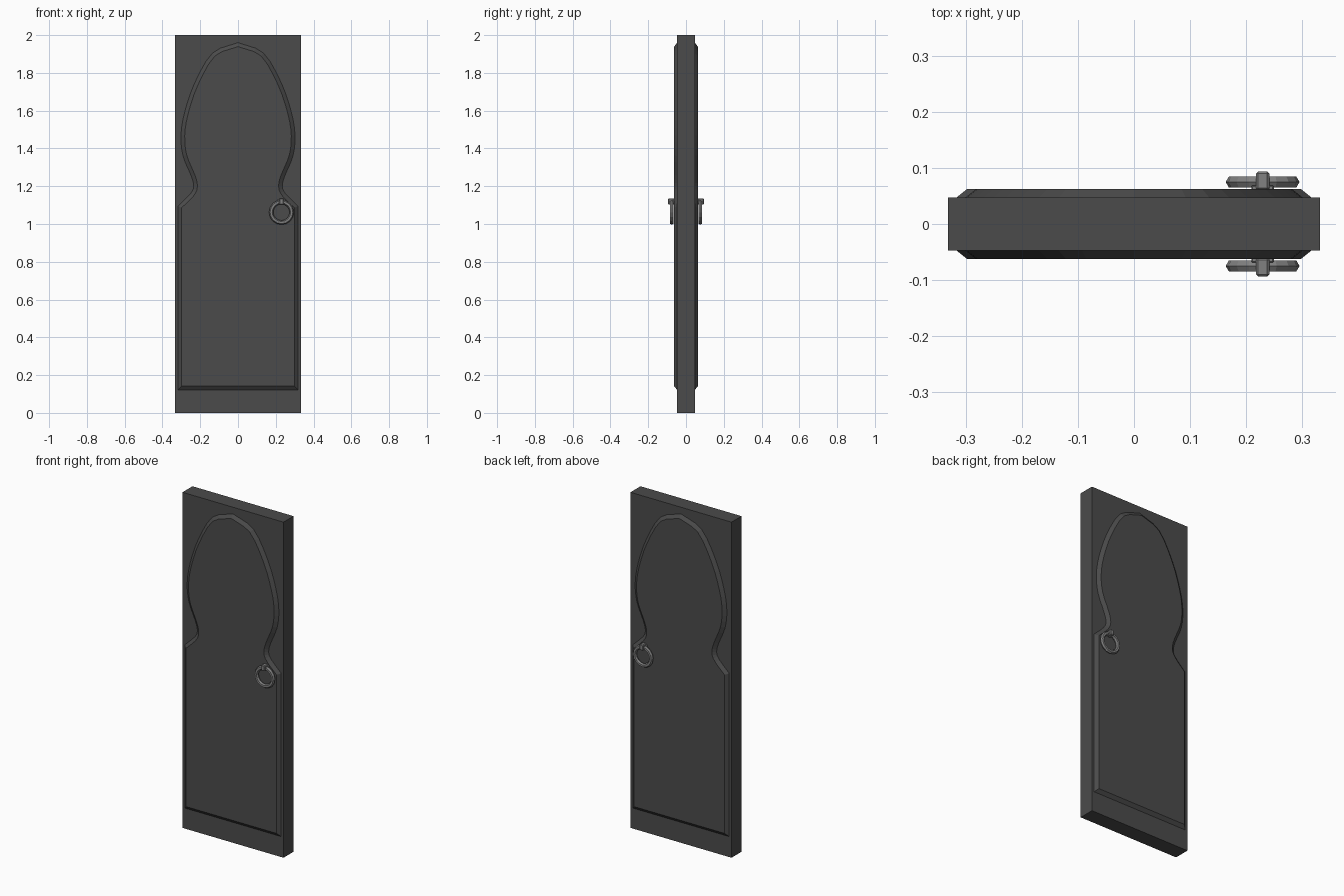
import bpy, bmesh, math
from mathutils import Vector

cube = bpy.data.objects.get("Cube")
if cube:
    bpy.data.objects.remove(cube, do_unlink=True)


def make_material(name, value):
    mat = bpy.data.materials.new(name)
    mat.use_nodes = True
    color = (value, value, value, 1)
    mat.diffuse_color = color
    mat.node_tree.nodes["Principled BSDF"].inputs["Base Color"].default_value = color
    return mat


DOOR = make_material("dark grey wood", 0.07)
METAL = make_material("grey metal", 0.22)
HALF_DEPTH, PANEL_DEPTH, BEVEL = 0.047, 0.063, 0.02


def finish(name, bm, mat):
    bmesh.ops.recalc_face_normals(bm, faces=bm.faces)
    mesh = bpy.data.meshes.new(name)
    bm.to_mesh(mesh)
    bm.free()
    mesh.materials.append(mat)
    obj = bpy.data.objects.new(name, mesh)
    bpy.context.collection.objects.link(obj)
    return obj


def box(name, center, size, mat, bevel=0):
    bm = bmesh.new()
    bmesh.ops.create_cube(bm, size=1)
    for v in bm.verts:
        v.co = Vector(c * s for c, s in zip(v.co, size)) + Vector(center)
    if bevel:
        bmesh.ops.bevel(bm, geom=bm.edges[:], offset=bevel, segments=1, affect="EDGES")
    return finish(name, bm, mat)


def smooth_path(points, steps=3):
    """Catmull-Rom curve through the points."""
    pts = [Vector(p) for p in points]
    pts = [2 * pts[0] - pts[1]] + pts + [2 * pts[-1] - pts[-2]]
    out = []
    for a, b, c, d in zip(pts, pts[1:], pts[2:], pts[3:]):
        for i in range(steps):
            t = i / steps
            out.append(0.5 * (2 * b + (c - a) * t + (2 * a - 5 * b + 4 * c - d) * t * t
                              + (3 * b - a - 3 * c + d) * t ** 3))
    return out + [pts[-2]]


def inset(loop, width):
    """Mitred inward offset of a clockwise loop."""
    out = []
    for i, p in enumerate(loop):
        d1 = (p - loop[i - 1]).normalized()
        d2 = (loop[(i + 1) % len(loop)] - p).normalized()
        n1, n2 = Vector((d1.y, -d1.x)), Vector((d2.y, -d2.x))
        out.append(p + (n1 + n2) * width / (1 + n1.dot(n2)))
    return out


# Keyhole arch outline, right half from the apex down to the floor rail
arch = smooth_path([(0, 1.96), (0.135, 1.905), (0.23, 1.745), (0.283, 1.59), (0.302, 1.47),
                    (0.291, 1.36), (0.248, 1.255), (0.235, 1.2), (0.252, 1.16), (0.318, 1.095)])
half = arch + [Vector((0.318, 0.122))]
outline = half + [Vector((-p.x, p.y)) for p in reversed(half[1:])]
face_outline = inset(outline, BEVEL)

# Door slab
box("door_slab", (0, 0, 1), (0.666, 2 * HALF_DEPTH, 2), DOOR)

for side, label in ((-1, "front"), (1, "back")):
    # Raised panel with a sloping border
    bm = bmesh.new()
    base = [bm.verts.new((p.x, side * HALF_DEPTH, p.y)) for p in outline]
    top = [bm.verts.new((p.x, side * PANEL_DEPTH, p.y)) for p in face_outline]
    for i in range(len(base)):
        j = (i + 1) % len(base)
        bm.faces.new((base[i], base[j], top[j], top[i]))
    bm.faces.new(top)
    bm.faces.new(base[::-1])
    finish(label + "_panel", bm, DOOR)

    # Ring handle
    bpy.ops.mesh.primitive_torus_add(major_segments=16, minor_segments=6, major_radius=0.0545,
                                     minor_radius=0.0115, location=(0.23, side * 0.075, 1.062),
                                     rotation=(math.pi / 2, 0, 0))
    ring = bpy.context.object
    ring.name = label + "_ring_handle"
    ring.data.materials.append(METAL)

    # Staple holding the ring
    box(label + "_ring_staple", (0.23, side * 0.077, 1.119), (0.024, 0.034, 0.034), METAL, 0.004)
    box(label + "_staple_plate", (0.23, side * 0.065, 1.119), (0.04, 0.008, 0.022), METAL, 0.002)
